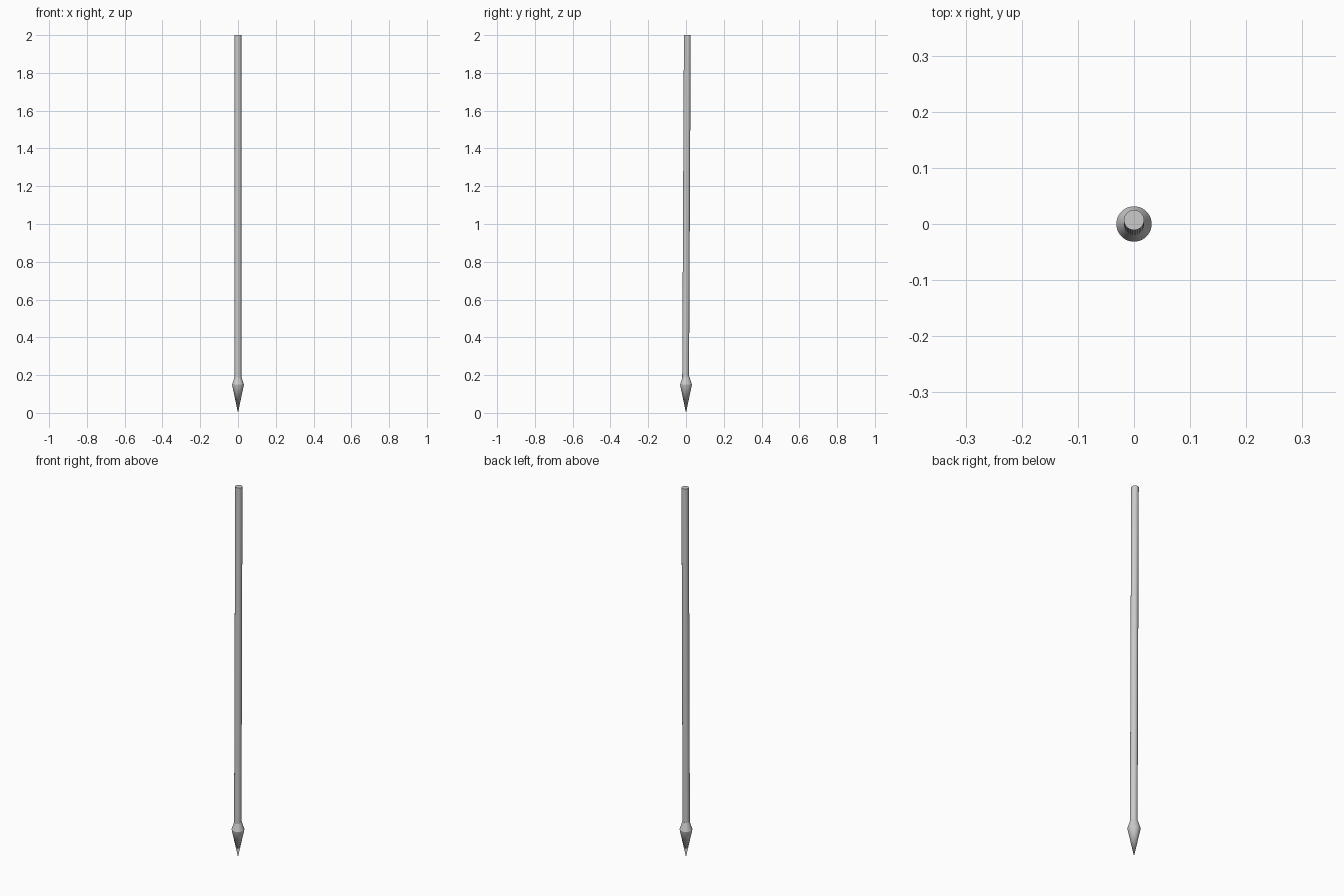
import bpy, bmesh
from math import cos, sin, tau, radians

if "Cube" in bpy.data.objects:
    bpy.data.objects.remove(bpy.data.objects["Cube"])

SIDES = 32


def lathe(name, rings):
    """Capped round body through rings of (z, radius, y offset); radius 0 makes a tip."""
    bm = bmesh.new()
    loops = []
    for z, r, y in rings:
        n = SIDES if r > 0 else 1
        loops.append([bm.verts.new((r * cos(tau * i / SIDES),
                                    y + r * sin(tau * i / SIDES), z)) for i in range(n)])
    for a, b in zip(loops, loops[1:]):
        for i in range(SIDES):
            j = (i + 1) % SIDES
            if len(a) == 1:
                bm.faces.new((a[0], b[j], b[i]))
            else:
                bm.faces.new((a[i], a[j], b[j], b[i]))
    for loop in (loops[0], loops[-1]):
        if len(loop) > 1:
            bm.faces.new(loop)
    bmesh.ops.recalc_face_normals(bm, faces=bm.faces)
    mesh = bpy.data.meshes.new(name)
    bm.to_mesh(mesh)
    bm.free()
    obj = bpy.data.objects.new(name, mesh)
    bpy.context.collection.objects.link(obj)
    bpy.ops.object.select_all(action='DESELECT')
    obj.select_set(True)
    bpy.context.view_layer.objects.active = obj
    bpy.ops.object.shade_smooth_by_angle(angle=radians(20))
    return obj


# Pointed head, widest a little below the shaft
lathe("spear_head", [(0, 0, 0), (0.15, 0.0315, 0), (0.192, 0.018, 0)])

# Long shaft, leaning very slightly backwards
lathe("shaft", [(0.18, 0.018, -0.002), (2.0, 0.018, 0.007)])
